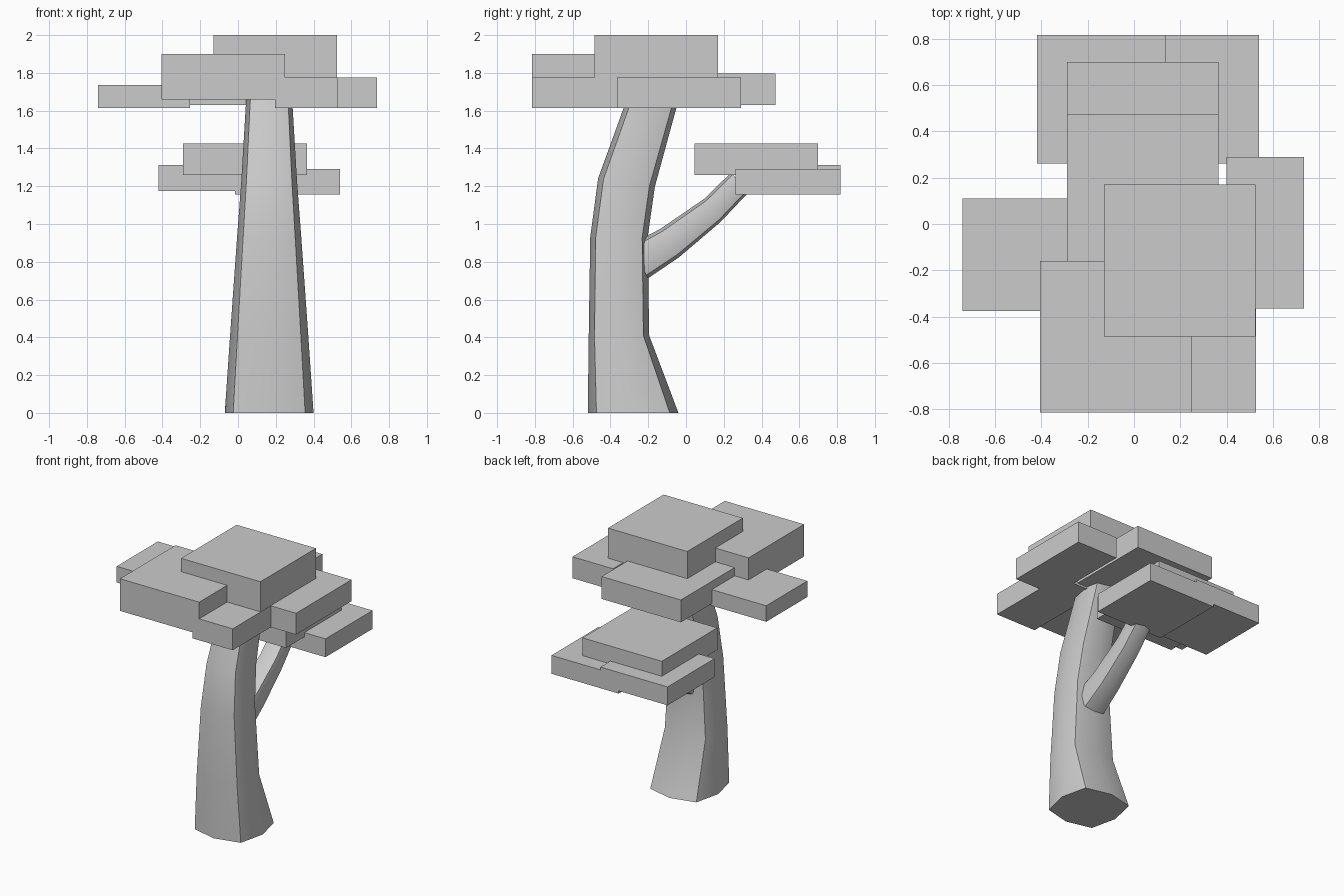
import bpy, bmesh, math

if "Cube" in bpy.data.objects:
    bpy.data.objects.remove(bpy.data.objects["Cube"])


def finish(name, bm):
    bmesh.ops.recalc_face_normals(bm, faces=bm.faces)
    me = bpy.data.meshes.new(name)
    bm.to_mesh(me)
    bm.free()
    ob = bpy.data.objects.new(name, me)
    bpy.context.collection.objects.link(ob)
    return ob


def box(name, x0, x1, y0, y1, z0, z1):
    bm = bmesh.new()
    bmesh.ops.create_cube(bm, size=1)
    for v in bm.verts:
        v.co = ((x0 + x1) / 2 + v.co.x * (x1 - x0),
                (y0 + y1) / 2 + v.co.y * (y1 - y0),
                (z0 + z1) / 2 + v.co.z * (z1 - z0))
    finish(name, bm)


# eight-sided section: a square with slightly pushed-out side midpoints
C = 0.81
SECTION = [(1, 0), (C, C), (0, 1), (-C, C), (-1, 0), (-C, -C), (0, -1), (C, -C)]


def limb(name, x, rings):
    """Loft rings of (y, z, half width x, half depth, tilt in degrees)."""
    bm = bmesh.new()
    loops = []
    for y, z, hx, hd, tilt in rings:
        t = math.radians(tilt)
        loops.append([bm.verts.new((x + u * hx, y + v * hd * math.cos(t),
                                    z + v * hd * math.sin(t))) for u, v in SECTION])
    for a, b in zip(loops, loops[1:]):
        for i in range(8):
            j = (i + 1) % 8
            bm.faces.new((a[i], a[j], b[j], b[i]))
    bm.faces.new(loops[0])
    bm.faces.new(loops[-1])
    ob = finish(name, bm)
    bpy.ops.object.select_all(action='DESELECT')
    ob.select_set(True)
    bpy.context.view_layer.objects.active = ob
    bpy.ops.object.shade_smooth_by_angle(angle=math.radians(30))


# trunk and side branch
limb("trunk", 0.165, [
    (-0.28, 0.0, 0.235, 0.24, 0),
    (-0.355, 0.41, 0.207, 0.16, 0),
    (-0.355, 0.93, 0.17, 0.152, 0),
    (-0.315, 1.22, 0.148, 0.152, -8),
    (-0.165, 1.69, 0.12, 0.13, -14)])
limb("branch", 0.175, [
    (-0.25, 0.80, 0.10, 0.10, -60),
    (-0.085, 0.90, 0.09, 0.09, -58),
    (0.14, 1.072, 0.08, 0.075, -57),
    (0.285, 1.22, 0.075, 0.07, -48)])

# foliage slabs: x range, y range, z range
box("crown_top", -0.13, 0.525, -0.485, 0.17, 1.775, 2.0)
box("crown_front_left", -0.405, 0.25, -0.815, -0.16, 1.66, 1.90)
box("crown_front_right", 0.195, 0.527, -0.815, -0.16, 1.615, 1.775)
box("crown_right", 0.40, 0.735, -0.365, 0.29, 1.615, 1.775)
box("crown_left", -0.74, -0.255, -0.375, 0.11, 1.615, 1.735)
box("crown_back", -0.29, 0.365, -0.18, 0.475, 1.63, 1.797)
box("lower_top", -0.29, 0.365, 0.045, 0.70, 1.26, 1.425)
box("lower_left", -0.42, 0.135, 0.262, 0.817, 1.175, 1.313)
box("lower_right", -0.015, 0.54, 0.262, 0.817, 1.155, 1.292)
